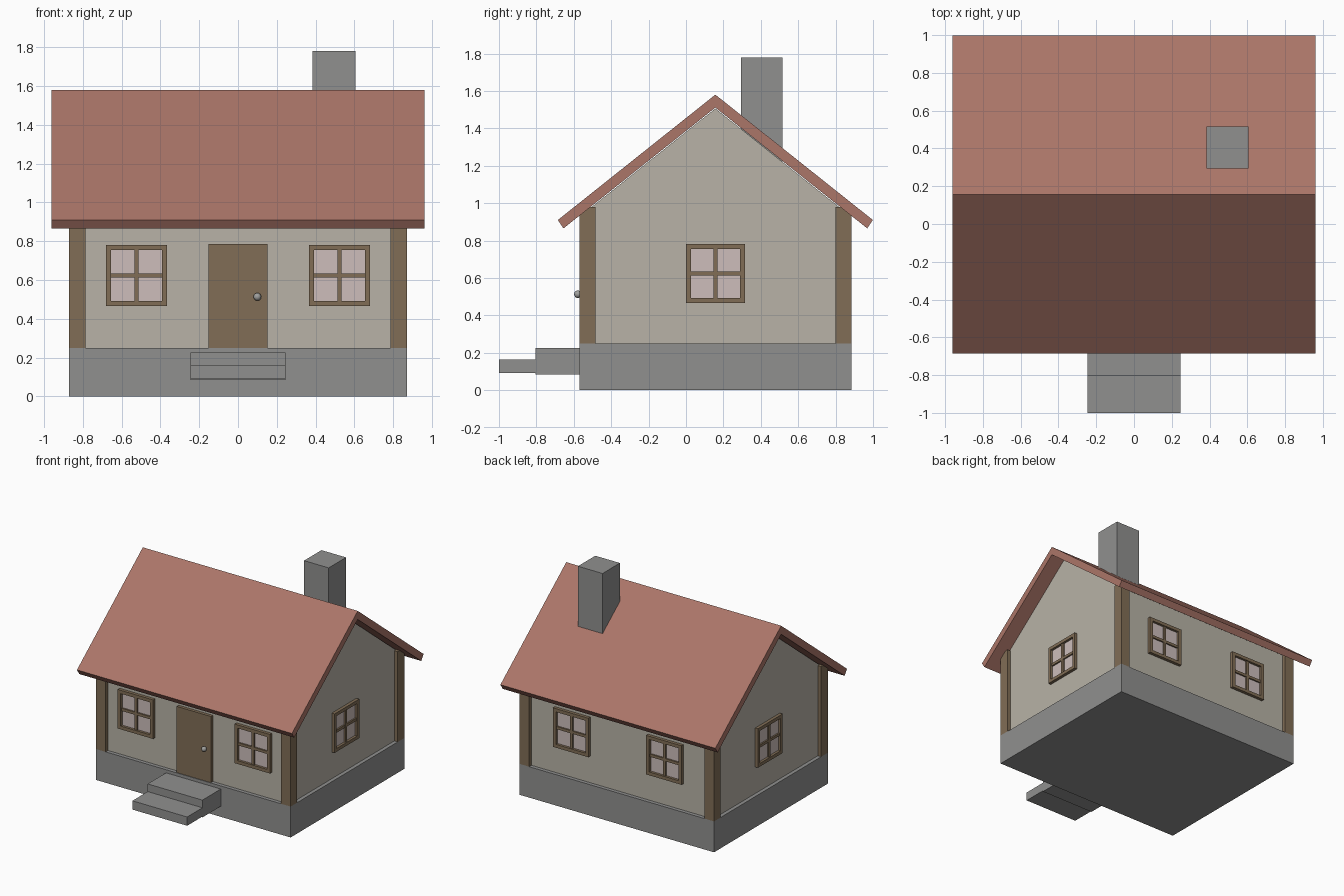
import bpy, bmesh, math
from mathutils import Matrix, Vector

if "Cube" in bpy.data.objects:
    bpy.data.objects.remove(bpy.data.objects["Cube"], do_unlink=True)


def material(name, rgb):
    m = bpy.data.materials.new(name)
    m.use_nodes = True
    m.diffuse_color = (*rgb, 1)
    bsdf = next(n for n in m.node_tree.nodes if n.type == "BSDF_PRINCIPLED")
    bsdf.inputs["Base Color"].default_value = (*rgb, 1)
    bsdf.inputs["Roughness"].default_value = 0.8
    return m


PLASTER = material("plaster", (0.48, 0.45, 0.385))
STONE = material("stone", (0.28, 0.28, 0.275))
WOOD = material("wood", (0.22, 0.155, 0.093))
TILE = material("roof tile", (0.41, 0.18, 0.14))
GLASS = material("window glass", (0.61, 0.515, 0.50))
METAL = material("knob metal", (0.35, 0.35, 0.34))

MID_Y = 0.157              # the house sits behind the steps
HALF_X, HALF_Y = 0.87, 0.727
BASE_Z, INSET = 0.25, 0.03


def finish(name, bm, mat):
    bmesh.ops.recalc_face_normals(bm, faces=bm.faces)
    mesh = bpy.data.meshes.new(name)
    bm.to_mesh(mesh)
    bm.free()
    mesh.materials.append(mat)
    obj = bpy.data.objects.new(name, mesh)
    bpy.context.collection.objects.link(obj)
    return obj


def add_box(bm, lo, hi):
    lo, hi = Vector(lo), Vector(hi)
    mat = Matrix.Translation((lo + hi) / 2) @ Matrix.Diagonal((*(hi - lo), 1))
    bmesh.ops.create_cube(bm, size=1, matrix=mat)


def boxes(name, mat, *spans):
    bm = bmesh.new()
    for lo, hi in spans:
        add_box(bm, lo, hi)
    return finish(name, bm, mat)


def prism(name, mat, profile, half_width):
    """Extrude a (y, z) outline along x, with y measured from the ridge."""
    bm = bmesh.new()
    face = bm.faces.new([bm.verts.new((-half_width, MID_Y + y, z)) for y, z in profile])
    ext = bmesh.ops.extrude_face_region(bm, geom=[face])
    verts = [g for g in ext["geom"] if isinstance(g, bmesh.types.BMVert)]
    bmesh.ops.translate(bm, vec=(2 * half_width, 0, 0), verts=verts)
    return finish(name, bm, mat)


# Foundation and steps
boxes("foundation", STONE,
      ((-HALF_X, MID_Y - HALF_Y, 0), (HALF_X, MID_Y + HALF_Y, BASE_Z)))
boxes("upper_step", STONE, ((-0.245, -0.805, 0.085), (0.245, -0.56, 0.225)))
boxes("lower_step", STONE, ((-0.245, -1.0, 0.092), (0.245, -0.80, 0.163)))

# Gabled walls, ending just under the roof
wall_y = HALF_Y - INSET
eave_z = 1.506 - wall_y * 0.796
prism("walls", PLASTER, [(-wall_y, BASE_Z), (wall_y, BASE_Z), (wall_y, eave_z),
                         (0, 1.506), (-wall_y, eave_z)], HALF_X - INSET)

# Roof slab
prism("roof", TILE, [(-0.842, 0.91), (0, 1.58), (0.842, 0.91),
                     (0.812, 0.865), (0, 1.511), (-0.812, 0.865)], 0.962)

# Chimney
boxes("chimney", STONE, ((0.385, 0.295, 1.2), (0.605, 0.517, 1.78)))

# Corner posts
for sx, side in ((1, "left"), (-1, "right")):
    for sy, end in ((-1, "front"), (1, "back")):
        x, y = sx * (HALF_X - 0.0425), MID_Y + sy * (HALF_Y - 0.0425)
        boxes(f"{end}_{side}_post", WOOD,
              ((x - 0.0425, y - 0.0425, BASE_Z), (x + 0.0425, y + 0.0425, 0.98)))

# Door and knob
front = MID_Y - wall_y
boxes("door", WOOD, ((-0.153, front - 0.025, BASE_Z), (0.153, front + 0.02, 0.785)))
bm = bmesh.new()
bmesh.ops.create_uvsphere(bm, u_segments=20, v_segments=12, radius=0.02,
                          matrix=Matrix.Translation((0.1, front - 0.038, 0.513)))
knob = finish("door_knob", bm, METAL)
knob.data.shade_smooth()


# Windows: four frame rails, crossing bars and a glass pane
def window(name, x, y, angle):
    out, inn, bar, depth = 0.158, 0.131, 0.011, 0.025
    frame = boxes(name + "_frame", WOOD,
                  ((-out, -depth, inn), (out, 0.01, out)),
                  ((-out, -depth, -out), (out, 0.01, -inn)),
                  ((-out, -depth, -inn), (-inn, 0.01, inn)),
                  ((inn, -depth, -inn), (out, 0.01, inn)),
                  ((-bar, -0.018, -inn), (bar, 0.01, inn)),
                  ((-inn, -0.017, -bar), (inn, 0.01, bar)))
    pane = boxes(name + "_glass", GLASS, ((-inn, -0.005, -inn), (inn, 0.003, inn)))
    for obj in (frame, pane):
        obj.location = (x, y, 0.623)
        obj.rotation_euler.z = angle


for s, side in ((1, "left"), (-1, "right")):
    window(f"front_{side}_window", s * 0.523, MID_Y - wall_y, 0)
    window(f"back_{side}_window", s * 0.417, MID_Y + wall_y, math.pi)
    window(f"{side}_side_window", s * (HALF_X - INSET), MID_Y, s * math.pi / 2)
